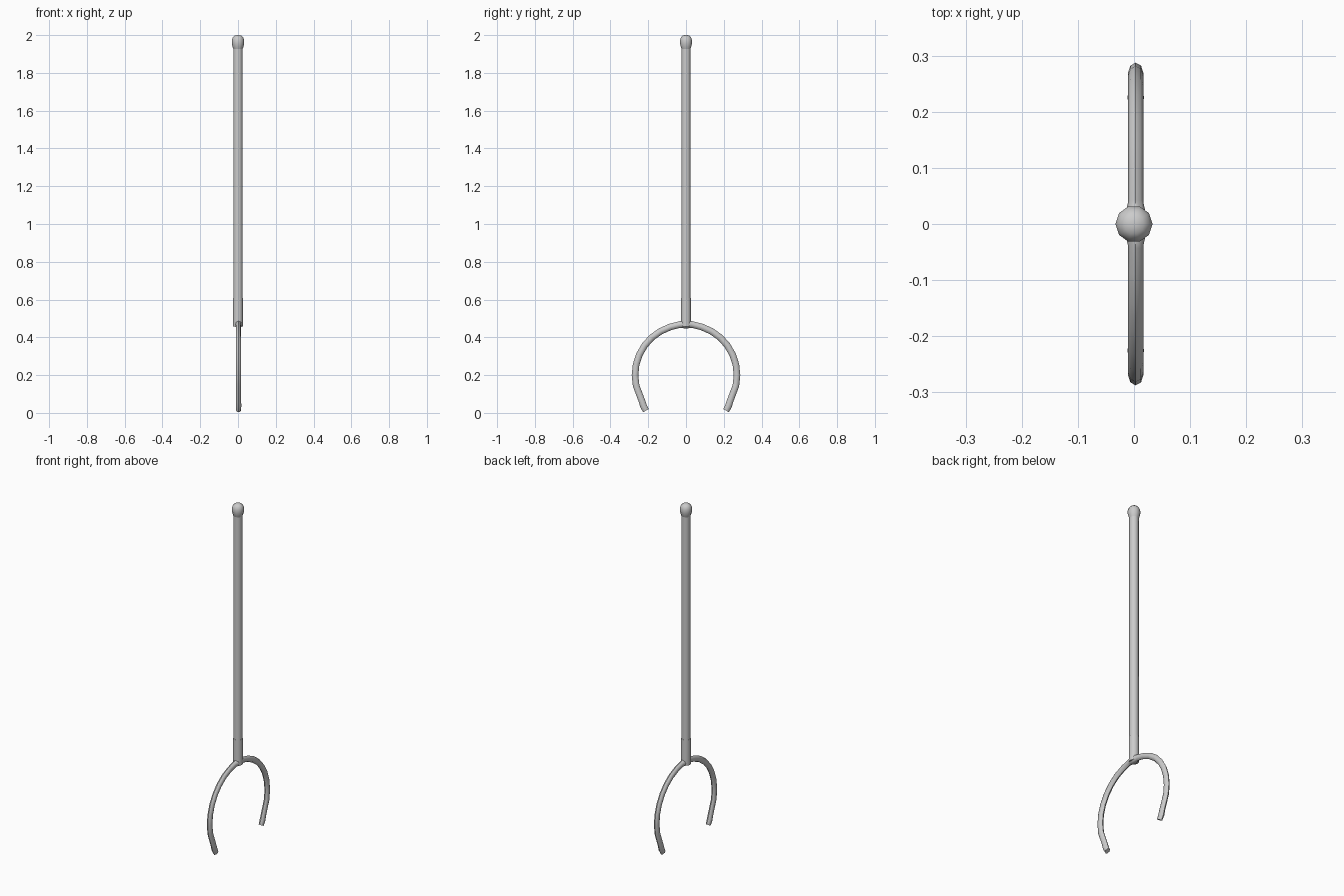
import bpy, bmesh, math
from mathutils import Vector

if "Cube" in bpy.data.objects:
    bpy.data.objects.remove(bpy.data.objects["Cube"])


def loft(name, rings):
    """Skin a list of vertex rings into a capped, smooth-shaded tube."""
    bm = bmesh.new()
    loops = [[bm.verts.new(p) for p in ring] for ring in rings]
    n = len(loops[0])
    for a, b in zip(loops, loops[1:]):
        for i in range(n):
            j = (i + 1) % n
            bm.faces.new((a[i], a[j], b[j], b[i]))
    bm.faces.new(loops[0][::-1])
    bm.faces.new(loops[-1])
    bmesh.ops.recalc_face_normals(bm, faces=bm.faces)
    mesh = bpy.data.meshes.new(name)
    bm.to_mesh(mesh)
    bm.free()
    obj = bpy.data.objects.new(name, mesh)
    bpy.context.collection.objects.link(obj)
    bpy.ops.object.select_all(action='DESELECT')
    obj.select_set(True)
    bpy.context.view_layer.objects.active = obj
    bpy.ops.object.shade_smooth_by_angle(angle=math.radians(50))
    return obj


def lathe(name, profile, sides=10):
    """Turn (radius, z) pairs around the z axis."""
    angles = [math.tau * i / sides for i in range(sides)]
    return loft(name, [[(r * math.cos(a), r * math.sin(a), z) for a in angles]
                       for r, z in profile])


# Long pole, the socket below it and the rounded knob on top
lathe("pole", [(0.025, 0.60), (0.025, 1.95)])
lathe("socket", [(0.027, 0.457), (0.027, 0.608)])
lathe("knob", [(0.024, 1.925), (0.029, 1.938), (0.033, 1.955), (0.033, 1.973),
               (0.028, 1.988), (0.018, 1.997), (0.006, 2.0)])

# Horseshoe fork: half path of (y, z, thickness) from the socket to a tip
half = [(0.012, 0.468, 1.5), (0.024, 0.468, 1.25), (0.04, 0.466, 1.0)]
for deg in range(72, -13, -12):
    a = math.radians(deg)
    half.append((0.27 * math.cos(a), 0.2 + 0.268 * math.sin(a), 1.0))
half += [(0.233, 0.062, 1.0), (0.225, 0.036, 1.1), (0.212, 0.012, 0.9)]
path = [(-y, z, s) for y, z, s in reversed(half)] + half

rings = []
for i, (y, z, s) in enumerate(path):
    y0, z0, _ = path[max(i - 1, 0)]
    y1, z1, _ = path[min(i + 1, len(path) - 1)]
    normal = Vector((0, z0 - z1, y1 - y0)).normalized()
    rings.append([Vector((0.003, y, z))
                  + Vector((0.0135 * s * math.cos(t), 0, 0))
                  + normal * 0.0175 * (1 + (s - 1) * 0.3) * math.sin(t)
                  for t in (math.tau * k / 8 for k in range(8))])
loft("fork", rings)
